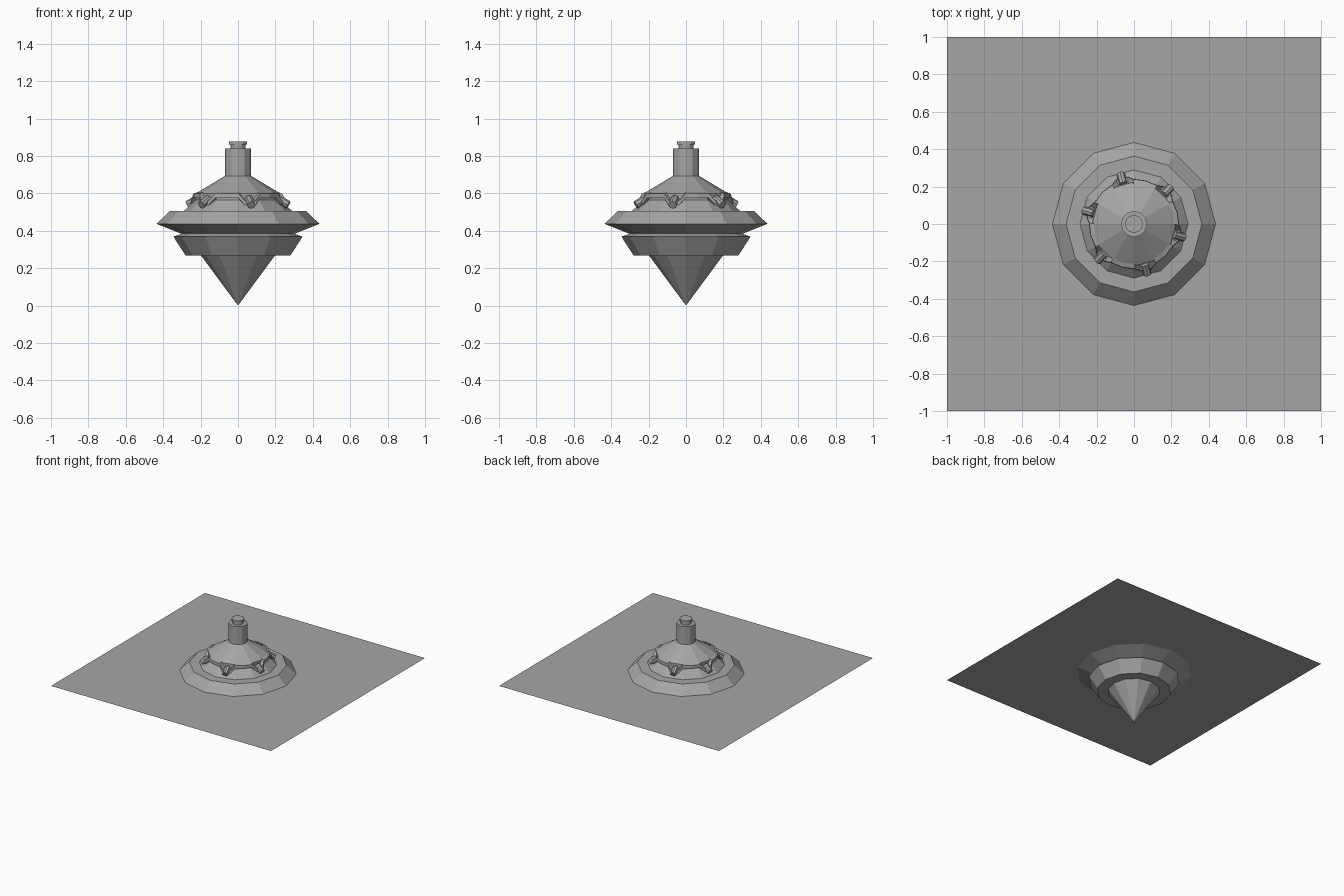
import bpy, bmesh, math
from mathutils import Matrix, Vector

cube = bpy.data.objects.get("Cube")
if cube:
    bpy.data.objects.remove(cube)

grey = bpy.data.materials.new("plain_grey")
grey.use_nodes = True
grey.diffuse_color = (0.38, 0.38, 0.38, 1)
grey.node_tree.nodes["Principled BSDF"].inputs["Base Color"].default_value = (0.38, 0.38, 0.38, 1)


def finish(name, bm):
    bmesh.ops.recalc_face_normals(bm, faces=bm.faces)
    mesh = bpy.data.meshes.new(name)
    bm.to_mesh(mesh)
    bm.free()
    mesh.materials.append(grey)
    obj = bpy.data.objects.new(name, mesh)
    bpy.context.collection.objects.link(obj)
    return obj


def lathe(name, profile, sides=12):
    """Spin (radius, height) points around z; zero radius makes a tip."""
    bm = bmesh.new()
    rings = []
    for r, z in profile:
        count = sides if r > 0 else 1
        rings.append([bm.verts.new((r * math.cos(math.tau * i / sides),
                                    r * math.sin(math.tau * i / sides), z))
                      for i in range(count)])
    for low, high in zip(rings, rings[1:]):
        for i in range(sides):
            j = (i + 1) % sides
            if len(low) == 1:
                bm.faces.new((low[0], high[j], high[i]))
            else:
                bm.faces.new((low[i], low[j], high[j], high[i]))
    for ring in (rings[0], rings[-1]):
        if len(ring) > 1:
            bm.faces.new(ring)
    return finish(name, bm)


# Flat ground sheet meeting the disc at its widest edge
bm = bmesh.new()
bmesh.ops.create_grid(bm, x_segments=1, y_segments=1, size=1,
                      matrix=Matrix.Translation((0, 0, 0.436)))
ground = finish("ground_sheet", bm)
if ground.data.polygons[0].normal.z < 0:
    ground.data.flip_normals()

# Body, stacked from the bottom up
lathe("lower_cone", [(0, 0), (0.198, 0.268)])
lathe("lower_collar", [(0.28, 0.267), (0.345, 0.368), (0.3, 0.385)])
lathe("main_disc", [(0.3, 0.383), (0.436, 0.437), (0.363, 0.506)])
lathe("dome", [(0.29, 0.505), (0.225, 0.565), (0.225, 0.6), (0.07, 0.693)])
lathe("chimney", [(0.07, 0.68), (0.07, 0.84)])
lathe("chimney_neck", [(0.04, 0.84), (0.04, 0.862)])
lathe("chimney_cap", [(0.048, 0.86), (0.048, 0.878)])

# Lip around the dome, dipping below each lamp mount
bm = bmesh.new()
sections = []
for k in range(6):
    for offset, dip in ((-14, 0), (-7, 1), (7, 1), (14, 0), (30, 0)):
        a = math.radians(45 + 60 * k + offset)
        top = 0.598 - 0.036 * dip
        outer = 0.239 + 0.014 * dip
        corners = ((0.215, top + 0.008), (outer, top),
                   (outer + 0.002, top - 0.024), (0.215, top - 0.024))
        sections.append([bm.verts.new((r * math.cos(a), r * math.sin(a), z))
                         for r, z in corners])
for s, t in zip(sections, sections[1:] + sections[:1]):
    for i in range(4):
        j = (i + 1) % 4
        bm.faces.new((s[i], t[i], t[j], s[j]))
finish("dome_lip", bm)

# Six small lamps pointing outward and down
for k in range(6):
    a = math.radians(45 + 60 * k)
    out = Vector((math.cos(a), math.sin(a), 0))
    axis = out + Vector((0, 0, -0.6))
    bm = bmesh.new()
    bmesh.ops.create_cone(
        bm, cap_ends=True, segments=8, radius1=0.022, radius2=0.022, depth=0.065,
        matrix=Matrix.Translation(out * 0.25 + Vector((0, 0, 0.555)))
        @ axis.to_track_quat("Z", "Y").to_matrix().to_4x4())
    finish(f"lamp_{k + 1}", bm)
